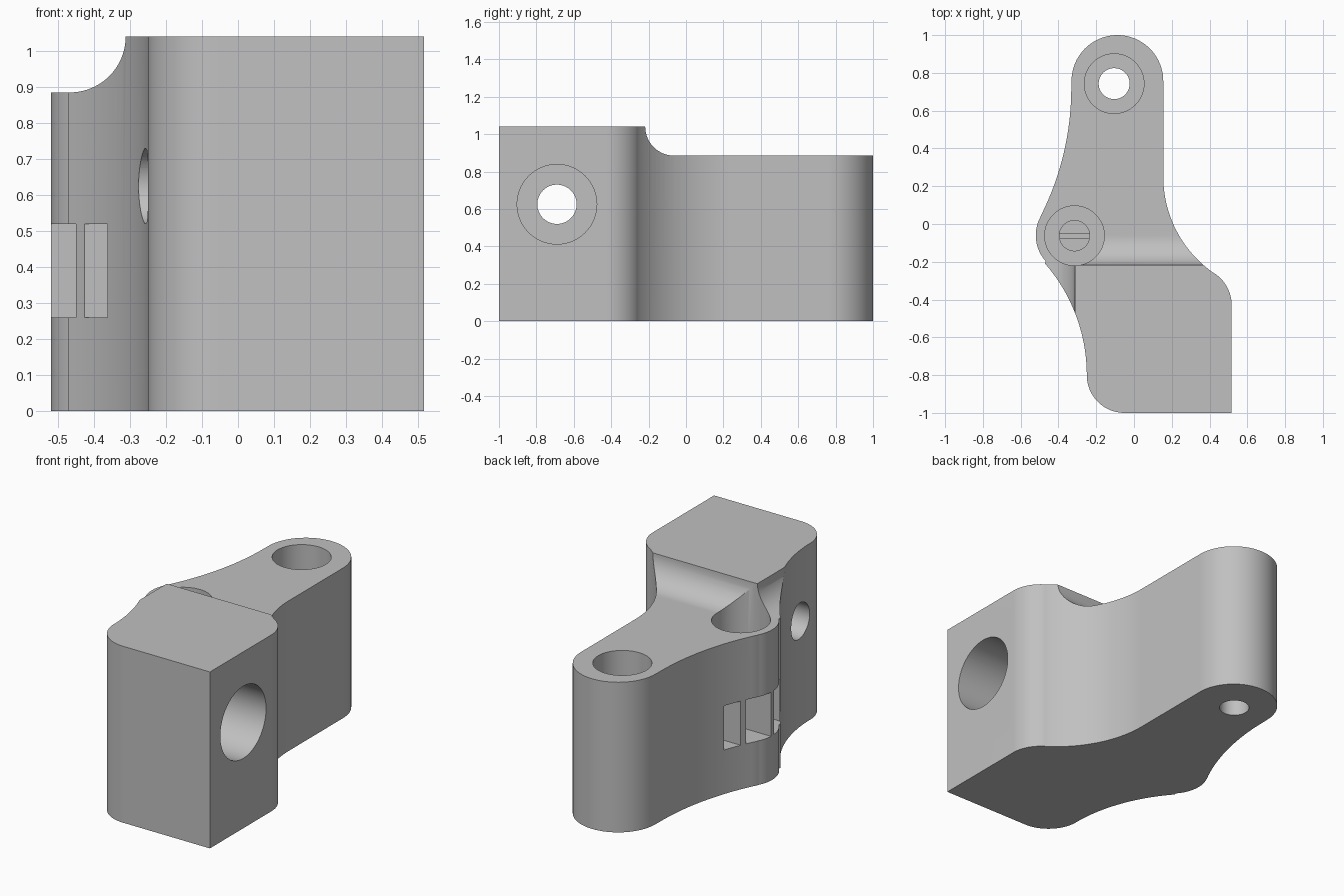
import bpy
import bmesh
from math import cos, sin, radians
from mathutils import Matrix, Vector

if "Cube" in bpy.data.objects:
    bpy.data.objects.remove(bpy.data.objects["Cube"])

TOP, SHELF = 1.04, 0.885
FILLET = TOP - SHELF

grey = bpy.data.materials.new("plain grey")
grey.use_nodes = True
colour = (0.53, 0.53, 0.53, 1)
grey.diffuse_color = colour
grey.node_tree.nodes["Principled BSDF"].inputs["Base Color"].default_value = colour


def arc(cx, cy, r, start, end, n=20):
    angles = [radians(start + (end - start) * i / n) for i in range(n + 1)]
    return [(cx + r * cos(a), cy + r * sin(a)) for a in angles]


def prism(name, outline, origin, u, v, along):
    """Extrude a 2D outline, drawn on axes u and v, by the vector along."""
    u, v, origin, along = Vector(u), Vector(v), Vector(origin), Vector(along)
    bm = bmesh.new()
    face = bm.faces.new([bm.verts.new(origin + u * a + v * b) for a, b in outline])
    new = bmesh.ops.extrude_face_region(bm, geom=[face])["geom"]
    verts = [g for g in new if isinstance(g, bmesh.types.BMVert)]
    bmesh.ops.translate(bm, verts=verts, vec=along)
    bmesh.ops.recalc_face_normals(bm, faces=bm.faces)
    mesh = bpy.data.meshes.new(name)
    bm.to_mesh(mesh)
    bm.free()
    mesh.materials.append(grey)
    obj = bpy.data.objects.new(name, mesh)
    bpy.context.collection.objects.link(obj)
    return obj


def cut(target, cutter):
    mod = target.modifiers.new(cutter.name, "BOOLEAN")
    mod.operation, mod.solver, mod.object = "DIFFERENCE", "EXACT", cutter
    bpy.context.view_layer.objects.active = target
    bpy.ops.object.modifier_apply(modifier=mod.name)
    bpy.data.objects.remove(cutter)


X, Y, Z = (1, 0, 0), (0, 1, 0), (0, 0, 1)


def bore_down(name, x, y, r, bottom, top=1.2):
    cut(bracket, prism(name, arc(x, y, r, 0, 354.375, 63), (0, 0, bottom), X, Y, (0, 0, top - bottom)))


def bore_across(name, y, z, r, left, right):
    cut(bracket, prism(name, arc(y, z, r, 0, 354.375, 63), (left, 0, 0), Y, Z, (right - left, 0, 0)))


# Bracket body: tangent arcs around the plan, counterclockwise from the sharp corner
plan = [(0.517, -1)]
plan += arc(0.317, -0.429, 0.2, 0, 55.9)
plan += arc(0.775, 0.25, 0.62, 235.4, 180)
plan += arc(-0.088, 0.757, 0.243, 0, 180, 40)
plan += arc(-1.83, 0.72, 1.498, 0, -27)
plan += arc(-0.315, -0.06, 0.205, 152, 222)
plan += arc(-1.15, -0.8, 0.9, 41, 1)
plan += arc(-0.05, -0.8, 0.2, 180, 270)
bracket = prism("bracket_body", plan, (0, 0, 0), X, Y, (0, 0, TOP))

# Lowered shelf with a concave fillet on the back and the side of the tall block
step = [(0, 1.3), (0, TOP)] + arc(FILLET, TOP, FILLET, 180, 270)[1:] + [(2, SHELF), (2, 1.3)]
cut(bracket, prism("back_step", step, (-1, -0.218, 0), Y, Z, (2, 0, 0)))
cut(bracket, prism("side_step", step, (-0.312, -2, 0), (-1, 0, 0), Z, (0, 4, 0)))

# Counterbored bolt hole in the far end
bore_down("end_counterbore", -0.105, 0.743, 0.158, 0.45)
bore_down("end_hole", -0.105, 0.743, 0.082, -0.1)

# Counterbored cross hole through the tall block
bore_across("cross_counterbore", -0.69, 0.625, 0.213, 0.1, 0.7)
bore_across("cross_hole", -0.69, 0.625, 0.105, -0.7, 0.7)

# Side pocket divided by three ribs
PITCH, RIB, MIDDLE = 0.185, 0.03, -0.065
edges = [MIDDLE - 0.3] + [MIDDLE + PITCH * k for k in (-1, 0, 1)] + [MIDDLE + 0.3]
for i in range(4):
    low = edges[i] + (RIB / 2 if i > 0 else 0)
    high = edges[i + 1] - (RIB / 2 if i < 3 else 0)
    cell = [(-0.7, low), (-0.2, low), (-0.2, high), (-0.7, high)]
    cut(bracket, prism("pocket_cell", cell, (0, 0, 0.26), X, Y, (0, 0, 0.26)))

# Counterbored hole in the side boss, opening into the pocket
bore_down("boss_counterbore", -0.315, -0.062, 0.158, 0.68)
bore_down("boss_hole", -0.315, -0.062, 0.08, 0.515)

# Smooth curved walls, keep edges sharp
bpy.ops.object.select_all(action="DESELECT")
bracket.select_set(True)
bpy.context.view_layer.objects.active = bracket
bpy.ops.object.shade_smooth_by_angle(angle=radians(25))
